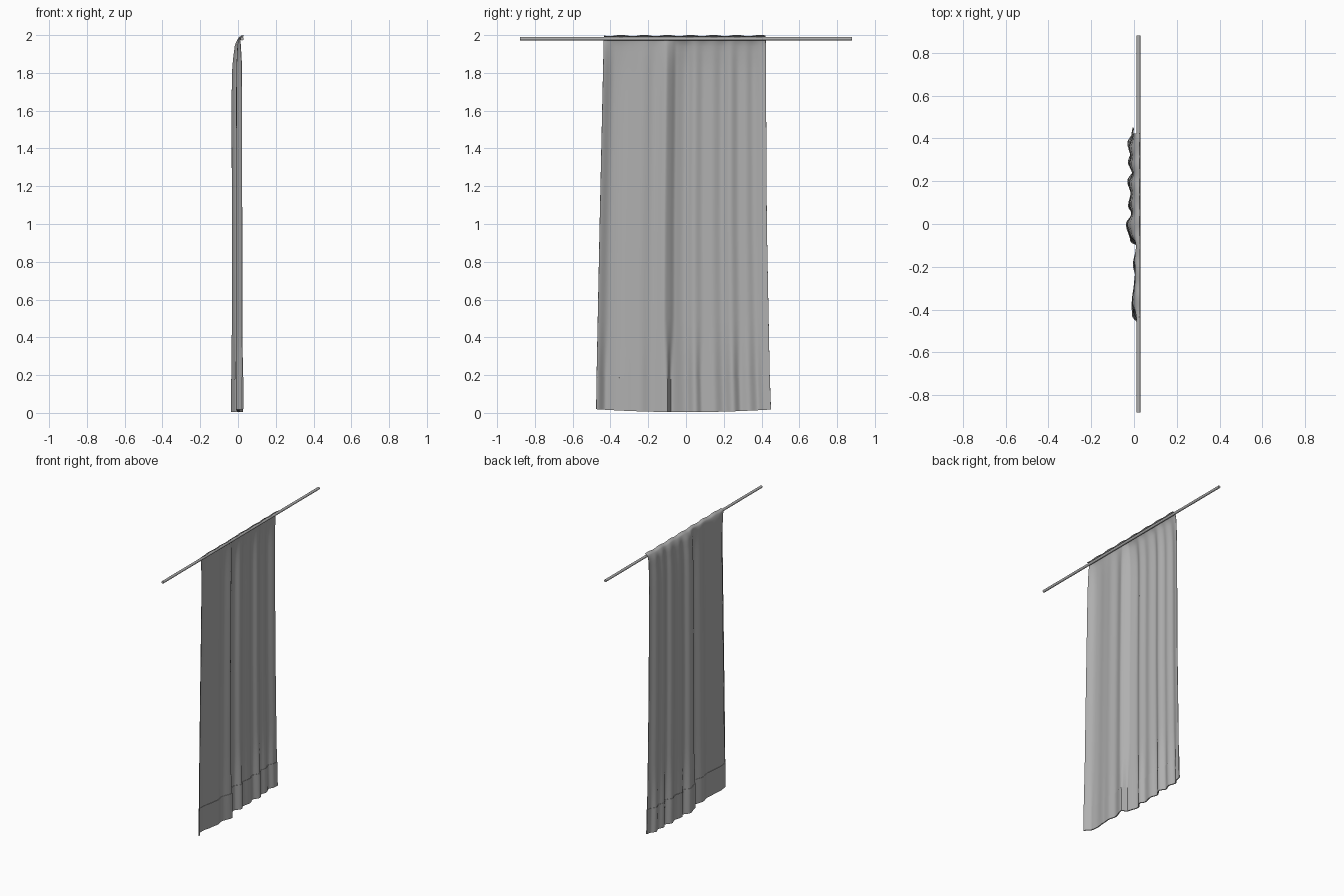
import bpy, bmesh, math

if "Cube" in bpy.data.objects:
    bpy.data.objects.remove(bpy.data.objects["Cube"])

# Fold outline of the cloth: (y, x) pairs
FOLDS = [(-0.475, 0.025), (-0.425, -0.006), (-0.38, -0.008), (-0.30, 0.002), (-0.24, 0.008),
         (-0.19, -0.002), (-0.10, 0.022), (-0.08, -0.014), (0.0, -0.034), (0.05, -0.006),
         (0.085, -0.024), (0.15, -0.012), (0.20, -0.028), (0.25, -0.002), (0.29, -0.025),
         (0.335, -0.012), (0.38, -0.028), (0.42, -0.008), (0.45, -0.004)]
LEFT = [(0, -0.475), (0.2, -0.473), (1.0, -0.457), (2, -0.435)]
RIGHT = [(0, 0.450), (0.2, 0.443), (1.0, 0.428), (2, 0.422)]
# Line the top follows as it lies over the rod: (z, x)
TOP = [(0, 0.0), (1.8, -0.001), (1.95, 0.002), (1.98, 0.006), (1.99, 0.011), (1.995, 0.018), (2.0, 0.028)]
FREE = [(0, 1.0), (1.7, 1.0), (1.85, 0.9), (1.95, 0.55), (1.98, 0.2), (2.0, 0.05)]


def interp(table, t, smooth=False):
    for (a, va), (b, vb) in zip(table, table[1:]):
        if t <= b:
            f = max(0.0, (t - a) / (b - a))
            if smooth:
                f = f * f * (3 - 2 * f)
            return va + (vb - va) * f
    return table[-1][1]


def cloth_point(u, z):
    base_y = -0.475 + 0.925 * u
    left, right = interp(LEFT, z), interp(RIGHT, z)
    y = left + (right - left) * u
    # folds are crisp in the hem and softer above it
    blur = 0.02 * min(1, max(0, (z - 0.18) / 0.25))
    fold = sum(interp(FOLDS, base_y + blur * k, True) for k in (-1, -0.5, 0, 0.5, 1)) / 5
    x = interp(TOP, z) + fold * interp(FREE, z)
    # sagging hem at the bottom, gentle waves at the top
    z += 0.014 * (y / 0.45) ** 2 * max(0, 1 - z / 0.6)
    if z > 1.97:
        z -= 0.003 * (1 + math.sin(u * 44)) * (z - 1.97) / 0.03
    return x, y, z


# Dark grey for cloth and rod
grey = bpy.data.materials.new("dark_grey")
grey.diffuse_color = (0.43, 0.43, 0.43, 1)
grey.use_nodes = True
grey.node_tree.nodes["Principled BSDF"].inputs["Base Color"].default_value = grey.diffuse_color


def sheet(name, levels, thickness, cols=150):
    bm = bmesh.new()
    rows = [[bm.verts.new(cloth_point(i / cols, z)) for i in range(cols + 1)] for z in levels]
    for lo, hi in zip(rows, rows[1:]):
        for i in range(cols):
            bm.faces.new((lo[i], lo[i + 1], hi[i + 1], hi[i]))
    mesh = bpy.data.meshes.new(name)
    bm.to_mesh(mesh)
    bm.free()
    mesh.materials.append(grey)
    obj = bpy.data.objects.new(name, mesh)
    bpy.context.collection.objects.link(obj)
    mod = obj.modifiers.new("thickness", "SOLIDIFY")
    mod.thickness, mod.offset = thickness, 0
    bpy.context.view_layer.objects.active = obj
    obj.select_set(True)
    bpy.ops.object.modifier_apply(modifier=mod.name)
    bpy.ops.object.shade_smooth_by_angle(angle=math.radians(50))
    obj.select_set(False)
    return obj


# Hanging cloth, with closer rows where it bends over the rod
levels = [0.01] + [0.1 * i for i in range(1, 17)] + [1.7, 1.76, 1.82, 1.87, 1.91, 1.94, 1.96,
                                                    1.975, 1.985, 1.99, 1.995, 2.0]
sheet("curtain_cloth", levels, 0.002)

# Doubled hem band
sheet("bottom_hem", [0.004, 0.05, 0.1, 0.14, 0.18], 0.007)

# Curtain rod
bpy.ops.mesh.primitive_cylinder_add(vertices=24, radius=0.009, depth=1.76,
                                    location=(0.021, 0, 1.981), rotation=(math.pi / 2, 0, 0))
rod = bpy.context.object
rod.name = "curtain_rod"
rod.data.materials.append(grey)
bpy.ops.object.shade_smooth_by_angle(angle=math.radians(40))
